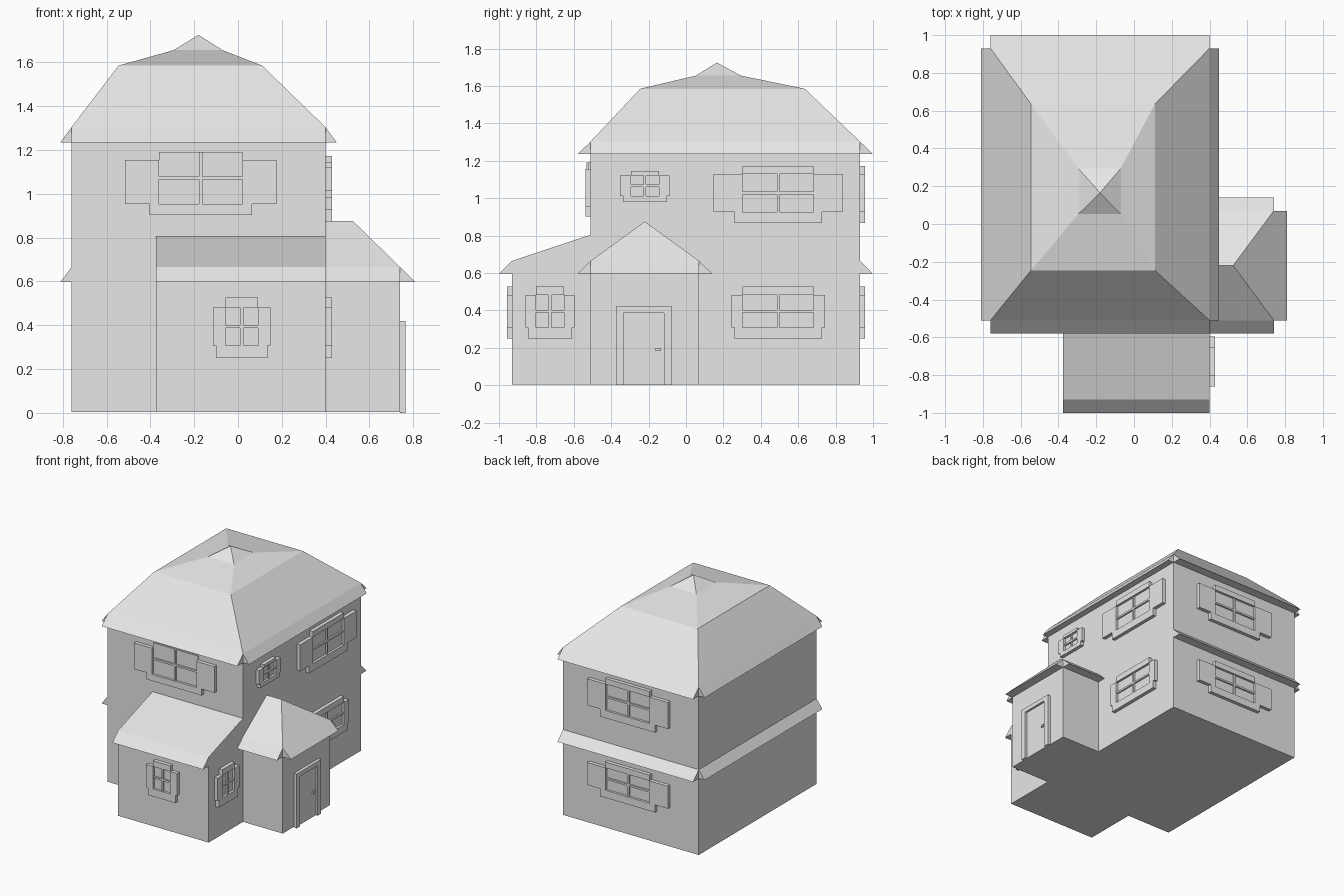
import bpy, bmesh
from mathutils import Vector

if "Cube" in bpy.data.objects:
    bpy.data.objects.remove(bpy.data.objects["Cube"], do_unlink=True)

grey = bpy.data.materials.new("light_grey")
grey.use_nodes = True
grey.diffuse_color = (0.8, 0.8, 0.8, 1)
grey.node_tree.nodes["Principled BSDF"].inputs["Base Color"].default_value = grey.diffuse_color


def finish(name, bm):
    bmesh.ops.recalc_face_normals(bm, faces=bm.faces)
    me = bpy.data.meshes.new(name)
    bm.to_mesh(me)
    bm.free()
    me.materials.append(grey)
    ob = bpy.data.objects.new(name, me)
    bpy.context.collection.objects.link(ob)
    return ob


def loft(bm, rings, cap_start=True, cap_end=True):
    """Skin a list of rings that all have the same number of points."""
    rows = [[bm.verts.new(p) for p in ring] for ring in rings]
    n = len(rows[0])
    for a, b in zip(rows, rows[1:]):
        for i in range(n):
            j = (i + 1) % n
            bm.faces.new((a[i], a[j], b[j], b[i]))
    if cap_start:
        bm.faces.new(rows[0])
    if cap_end:
        bm.faces.new(rows[-1])
    return rows


def rect(x0, x1, y0, y1, z):
    return [(x0, y0, z), (x1, y0, z), (x1, y1, z), (x0, y1, z)]


def skirt(name, start, end, out, bottom, height=0.068):
    """Triangular flared eave running along a wall from start to end."""
    bm = bmesh.new()
    rings = []
    for x, y in (start, end):
        rings.append([(x, y, bottom + height), (x, y, bottom),
                      (x + out[0], y + out[1], bottom)])
    loft(bm, rings)
    return finish(name, bm)


# Wall lines of the main block, front room and porch
L, R, F, B = -0.76, 0.40, -0.51, 0.93
ROOM_L, ROOM_F = -0.375, -0.93
PORCH_R, PORCH_B = 0.74, 0.07
BASE, LOW, HIGH = 0.005, 0.597, 1.235
SIDE, END = 0.05, 0.07

# Main block with its stepped hip roof
bm = bmesh.new()
loft(bm, [rect(L, R, F, B, BASE), rect(L, R, F, B, 1.303)], cap_end=False)
finish("main_walls", bm)

bm = bmesh.new()
rows = loft(bm, [rect(L, R, F, B, 1.303),
                 rect(-0.545, 0.11, -0.245, 0.635, 1.585),
                 rect(-0.295, -0.07, 0.052, 0.295, 1.655)], cap_end=False)
peak = bm.verts.new((-0.18, 0.165, 1.725))
for i in range(4):
    bm.faces.new((rows[-1][i], rows[-1][(i + 1) % 4], peak))
finish("main_roof", bm)

# Flared eaves, upper all round and lower on the left and back
corners = {"front": ((L, F), (R, F), (0, -END)), "right": ((R, F), (R, B), (SIDE, 0)),
           "back": ((R, B), (L, B), (0, END)), "left": ((L, B), (L, F), (-SIDE, 0))}
for side, (a, b, out) in corners.items():
    skirt("upper_eave_" + side, a, b, out, HIGH)
    if side in ("back", "left"):
        skirt("lower_eave_" + side, a, b, out, LOW)

# Front room with lean-to roof
profile = [(F, BASE), (ROOM_F, BASE), (ROOM_F, 0.665), (F, 0.805)]
bm = bmesh.new()
loft(bm, [[(x, y, z) for y, z in profile] for x in (ROOM_L, R)])
finish("front_room", bm)
skirt("front_room_eave", (ROOM_L, ROOM_F), (R, ROOM_F), (0, -END), LOW)

# Porch with hipped gable roof
bm = bmesh.new()
loft(bm, [rect(R, PORCH_R, F, PORCH_B, BASE), rect(R, PORCH_R, F, PORCH_B, 0.665)])
finish("porch_walls", bm)

bm = bmesh.new()
a, b, c, d = [bm.verts.new(p) for p in rect(R, PORCH_R, F, PORCH_B, 0.665)]
r0, r1 = bm.verts.new((R, -0.22, 0.875)), bm.verts.new((0.525, -0.22, 0.875))
for f in ((a, b, r1, r0), (b, c, r1), (c, d, r0, r1), (d, a, r0), (a, d, c, b)):
    bm.faces.new(f)
finish("porch_roof", bm)
skirt("porch_eave_front", (R, F), (PORCH_R, F), (0, -END), LOW)
skirt("porch_eave_right", (PORCH_R, F), (PORCH_R, PORCH_B), (END, 0), LOW)
skirt("porch_eave_back", (PORCH_R, PORCH_B), (R, PORCH_B), (0, END), LOW)


def wall_boxes(name, side, wall, boxes):
    """Boxes (u0, u1, z0, z1, depth) standing out from a wall."""
    bm = bmesh.new()
    for u0, u1, z0, z1, depth in boxes:
        rings = []
        for d in (0, depth):
            pts = [(u0, z0), (u1, z0), (u1, z1), (u0, z1)]
            if side == "right":
                rings.append([(wall + d, u, z) for u, z in pts])
            else:
                sign = -1 if side == "front" else 1
                rings.append([(u, wall + sign * d, z) for u, z in pts])
        loft(bm, rings)
    return finish(name, bm)


def window(name, side, wall, u, halves, levels, pane_top=None):
    """halves: shutter, sill, pane; levels: sill, pane bottom, shutter top, header top."""
    shutter, sill, pane = halves
    z0, z1, z2, z3 = levels
    top = pane_top or z2
    deep, glass, bar, t = 0.028, 0.010, 0.022, 0.007
    mid = (z1 + top) / 2
    boxes = [(u - shutter, u - pane, z1, z2, deep), (u + pane, u + shutter, z1, z2, deep),
             (u - sill, u + sill, z0, z1, deep),
             (u - pane, u + pane, z1, top, glass),
             (u - t, u + t, z1, top, bar),
             (u - pane, u + pane, mid - t, mid + t, bar)]
    if top < z3:
        boxes.append((u - pane, u + pane, top, z3, deep))
    wall_boxes(name, side, wall, boxes)


wide, medium = (0.345, 0.235, 0.19), (0.25, 0.235, 0.19)
small = (0.132, 0.117, 0.075)
low_levels, high_levels = (0.25, 0.308, 0.482, 0.527), (0.867, 0.925, 1.13, 1.173)
window("front_upper_window", "front", F, -0.17, wide, (0.903, 0.953, 1.155, 1.19), 1.19)
window("back_upper_window", "back", B, -0.17, wide, high_levels)
window("back_lower_window", "back", B, -0.17, wide, low_levels)
window("right_upper_window", "right", R, 0.493, wide, high_levels)
window("right_lower_window", "right", R, 0.493, medium, low_levels)
window("right_small_window", "right", R, -0.22, small, (0.98, 1.012, 1.122, 1.145))
window("front_room_front_window", "front", ROOM_F, 0.017, small, low_levels)
window("front_room_side_window", "right", R, -0.727, small, low_levels)

# Door set back inside its frame, with a handle
wall_boxes("door_frame", "right", PORCH_R, [
    (-0.375, -0.335, 0, 0.42, 0.024), (-0.118, -0.075, 0, 0.42, 0.024),
    (-0.335, -0.118, 0.387, 0.42, 0.024)])
wall_boxes("door", "right", PORCH_R, [(-0.335, -0.118, 0, 0.387, 0.008)])
wall_boxes("door_handle", "right", PORCH_R, [(-0.162, -0.135, 0.183, 0.2, 0.02)])
